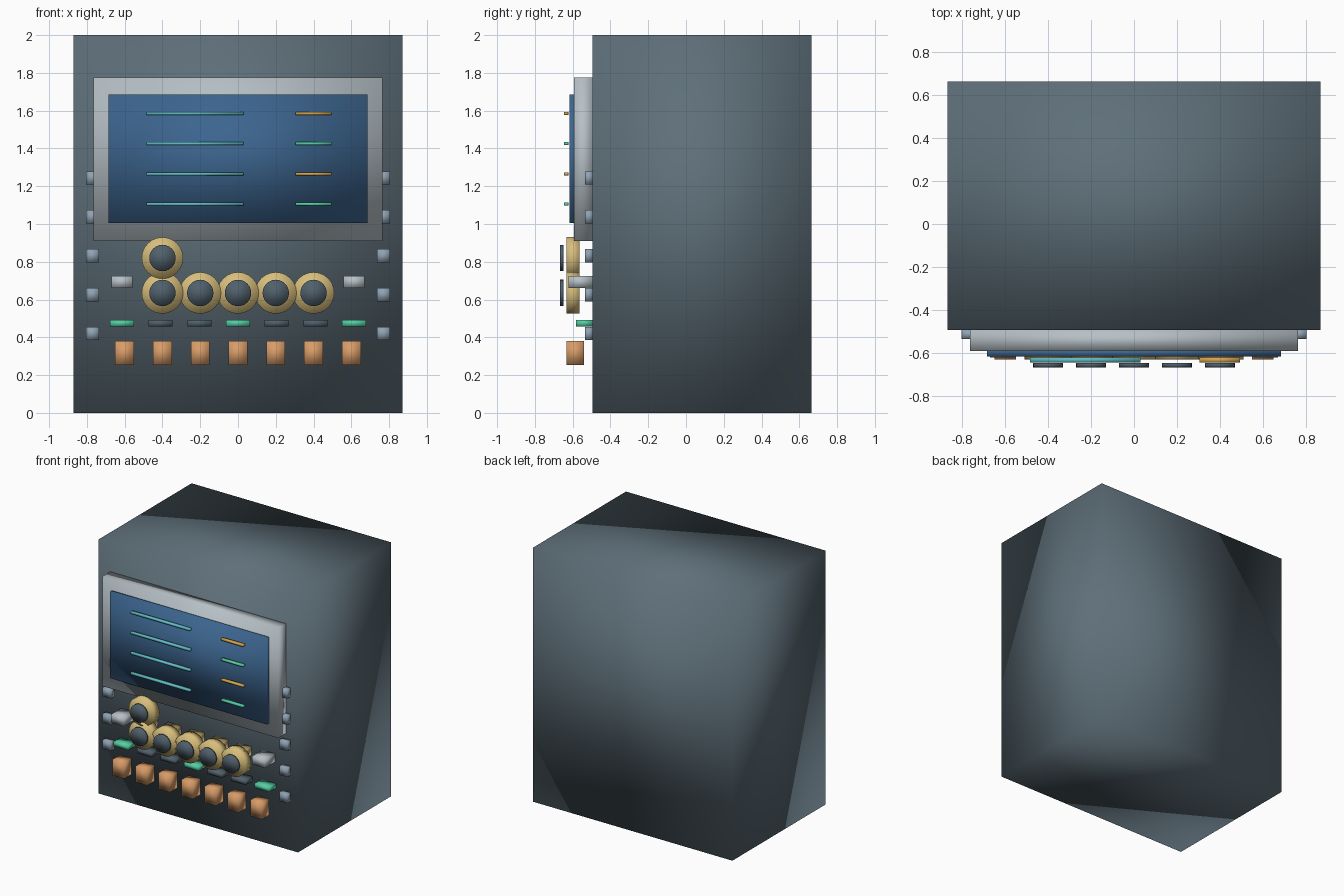
import bpy
import bmesh
from math import radians
from mathutils import Matrix, Vector

cube = bpy.data.objects.get("Cube")
if cube:
    bpy.data.objects.remove(cube, do_unlink=True)


def material(name, hex_code):
    # Convert an sRGB hex code to a linear flat colour
    srgb = [v / 255 for v in bytes.fromhex(hex_code)]
    lin = [c / 12.92 if c < 0.04 else ((c + 0.055) / 1.055) ** 2.4 for c in srgb]
    mat = bpy.data.materials.new(name)
    mat.use_nodes = True
    mat.diffuse_color = (*lin, 1)
    mat.node_tree.nodes["Principled BSDF"].inputs["Base Color"].default_value = (*lin, 1)
    return mat


slate = material("slate", "5e6f79")
dark_grey = material("dark_grey", "50606b")
silver = material("silver", "b6c0c6")
blue = material("screen_blue", "3c658f")
teal = material("teal", "62bcc4")
green = material("green", "55cda3")
gold = material("gold", "d9bf7c")
amber = material("amber", "d6a650")
copper = material("copper", "d89c68")
steel = material("steel_blue", "90a2b3")


def finish(name, bm, mat):
    for face in bm.faces:
        face.smooth = True
    mesh = bpy.data.meshes.new(name)
    bm.to_mesh(mesh)
    bm.free()
    mesh.materials.append(mat)
    obj = bpy.data.objects.new(name, mesh)
    bpy.context.collection.objects.link(obj)
    return obj


def box(name, mat, x, y, z):
    # Box spanning the given (low, high) range on each axis
    spans = (x, y, z)
    centre = Vector([(a + b) / 2 for a, b in spans])
    size = Vector([b - a for a, b in spans])
    bm = bmesh.new()
    bmesh.ops.create_cube(bm, size=1, matrix=Matrix.Translation(centre) @ Matrix.Diagonal(size).to_4x4())
    return finish(name, bm, mat)


def around(centre, width):
    return centre - width / 2, centre + width / 2


def disc(name, mat, x, z, radius, front, back):
    # Cylinder whose axis points to the front
    bm = bmesh.new()
    place = Matrix.Translation((x, (front + back) / 2, z)) @ Matrix.Rotation(radians(90), 4, "X")
    bmesh.ops.create_cone(bm, cap_ends=True, segments=24, radius1=radius, radius2=radius,
                          depth=back - front, matrix=place)
    return finish(name, bm, mat)


# Cabinet and display
box("cabinet", slate, (-0.87, 0.87), (-0.495, 0.665), (0, 2))
box("display_frame", silver, (-0.765, 0.765), (-0.592, -0.493), (0.91, 1.775))
box("display_screen", blue, (-0.685, 0.685), (-0.618, -0.585), (1.005, 1.685))

# Readout lines on the display
for i in range(4):
    z = around(1.585 - 0.16 * i, 0.016)
    box(f"readout_line_{i}", teal, (-0.485, 0.03), (-0.646, -0.622), z)
    box(f"status_line_{i}", green if i % 2 else amber, (0.305, 0.495), (-0.646, -0.622), z)

# Dials: one above a row of five
dials = [(-0.4, 0.82)] + [(0.2 * i, 0.635) for i in range(-2, 3)]
for i, (x, z) in enumerate(dials):
    disc(f"dial_ring_{i}", gold, x, z, 0.11, -0.632, -0.563)
    disc(f"dial_hub_{i}", dark_grey, x, z, 0.07, -0.668, -0.648)

# Rows of buttons, indicator bars and keys
for i in range(-3, 4):
    x = 0.205 * i
    box(f"button_{i + 3}", silver if abs(i) == 3 else gold,
        around(x, 0.112), (-0.622, -0.495), (0.66, 0.725))
    box(f"indicator_{i + 3}", dark_grey if i % 3 else green,
        around(x, 0.127), (-0.582, -0.495), (0.457, 0.492))
    box(f"key_{i + 3}", copper, around(0.2 * i, 0.1), (-0.632, -0.54), (0.253, 0.38))

# Pegs down both edges of the front
for side, sign in (("left", 1), ("right", -1)):
    for i in range(5):
        box(f"peg_{side}_{i}", steel, around(0.77 * sign, 0.07), (-0.536, -0.493),
            around(0.42 + 0.206 * i, 0.07))
